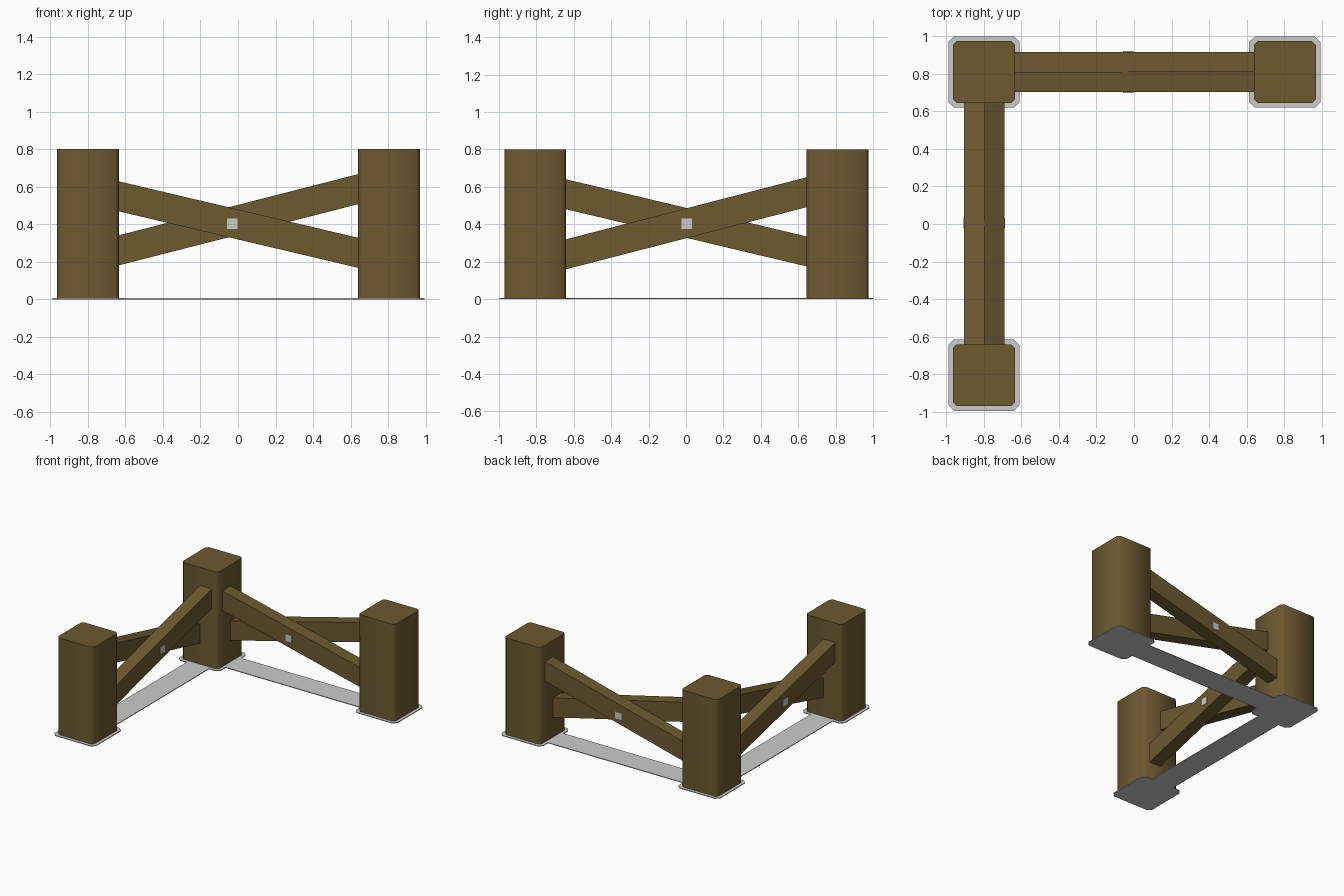
import bpy, bmesh, math
from mathutils import Vector

cube = bpy.data.objects.get("Cube")
if cube:
    bpy.data.objects.remove(cube, do_unlink=True)


def material(name, color):
    m = bpy.data.materials.new(name)
    m.use_nodes = True
    m.diffuse_color = (*color, 1)
    m.node_tree.nodes["Principled BSDF"].inputs["Base Color"].default_value = (*color, 1)
    return m


WOOD = material("brown wood", (0.15, 0.1, 0.03))
METAL = material("pale grey metal", (0.6, 0.6, 0.6))


def prism(name, outline, direction, mat):
    """Extrude a closed outline along a direction."""
    bm = bmesh.new()
    face = bm.faces.new([bm.verts.new(p) for p in outline])
    out = bmesh.ops.extrude_face_region(bm, geom=[face])
    moved = [g for g in out["geom"] if isinstance(g, bmesh.types.BMVert)]
    bmesh.ops.translate(bm, verts=moved, vec=Vector(direction))
    bmesh.ops.recalc_face_normals(bm, faces=bm.faces)
    mesh = bpy.data.meshes.new(name)
    bm.to_mesh(mesh)
    bm.free()
    mesh.materials.append(mat)
    ob = bpy.data.objects.new(name, mesh)
    bpy.context.collection.objects.link(ob)
    return ob


def chamfered_square(cx, cy, half, cut, z):
    h, s = half, half - cut
    pts = [(s, -h), (h, -s), (h, s), (s, h), (-s, h), (-h, s), (-h, -s), (-s, -h)]
    return [(cx + x, cy + y, z) for x, y in pts]


BASE = 0.006

# Posts on their foot plates
posts = {"corner": (-0.8, 0.81), "left": (0.804, 0.81), "front": (-0.8, -0.806)}
for label, (x, y) in posts.items():
    prism(label + "_foot_plate", chamfered_square(x, y, 0.19, 0.03, 0), (0, 0, BASE), METAL)
    post = prism(label + "_post", chamfered_square(x, y, 0.165, 0.02, BASE), (0, 0, 0.8 - BASE), WOOD)
    bpy.ops.object.select_all(action="DESELECT")
    post.select_set(True)
    bpy.context.view_layer.objects.active = post
    bpy.ops.object.shade_smooth_by_angle(angle=math.radians(50))


def fence_side(label, place, near_z, far_z, bolt):
    """place(along, across, z) maps side coordinates into the model."""
    reach, grow = 0.67, 0.67 / 0.64
    # Two crossing beams lying side by side
    for name, a0, a1, (z0, z1) in (("near", -0.107, 0, near_z), ("far", 0, 0.107, far_z)):
        mid, rise = (z0 + z1) / 2, (z1 - z0) / 2 * grow
        outline = [place(s * reach, a0, mid + s * rise + t)
                   for s, t in ((-1, 0), (1, 0), (1, 0.16), (-1, 0.16))]
        across = Vector(place(0, a1, 0)) - Vector(place(0, a0, 0))
        prism(f"{label}_{name}_beam", outline, across, WOOD)
    # Square bolt through the crossing
    r, ends = 0.028, 0.111
    outline = [place(bolt + i * r, -ends, 0.402 + j * r)
               for i, j in ((-1, -1), (1, -1), (1, 1), (-1, 1))]
    through = Vector(place(0, ends, 0)) - Vector(place(0, -ends, 0))
    prism(label + "_bolt", outline, through, METAL)
    # Ground strip between the foot plates
    outline = [place(s * 0.64, t, 0) for s, t in ((-1, -0.1), (1, -0.1), (1, 0.1), (-1, 0.1))]
    prism(label + "_ground_strip", outline, (0, 0, BASE), METAL)


fence_side("back", lambda u, v, z: (u, 0.81 + v, z), (0.47, 0.168), (0.18, 0.507), -0.03)
fence_side("side", lambda u, v, z: (-0.798 - v, u, z), (0.16, 0.49), (0.48, 0.176), 0.004)
